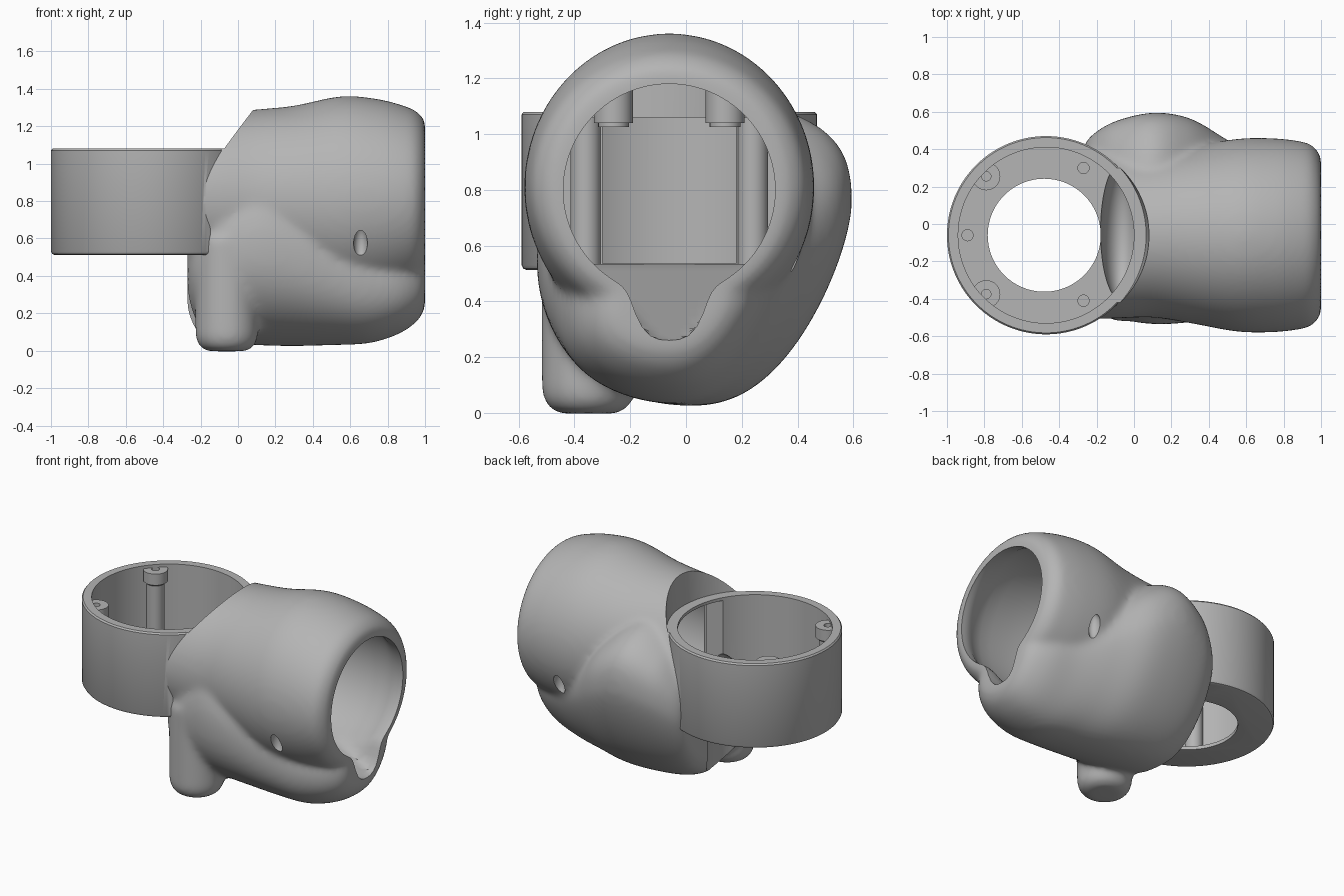
import bpy, math
from math import sin, cos, pi, exp, radians

old = bpy.data.objects.get("Cube")
if old:
    bpy.data.objects.remove(old, do_unlink=True)

CY, CZ = -0.06, 0.81          # axis of the tube
CUP = (-0.47, CY)             # axis of the cup
N = 96                        # points around each section

grey = bpy.data.materials.new("plain grey")
grey.use_nodes = True
grey.diffuse_color = (0.46, 0.46, 0.46, 1)
grey.node_tree.nodes["Principled BSDF"].inputs["Base Color"].default_value = grey.diffuse_color


def loft(name, rings):
    """Skin closed rings of equal length and cap both ends."""
    n = len(rings[0])
    verts = [p for ring in rings for p in ring]
    faces = [(k * n + i, k * n + (i + 1) % n, (k + 1) * n + (i + 1) % n, (k + 1) * n + i)
             for k in range(len(rings) - 1) for i in range(n)]
    last = (len(rings) - 1) * n
    faces += [tuple(reversed(range(n))), tuple(range(last, last + n))]
    mesh = bpy.data.meshes.new(name)
    mesh.from_pydata(verts, [], faces)
    mesh.materials.append(grey)
    ob = bpy.data.objects.new(name, mesh)
    bpy.context.collection.objects.link(ob)
    return ob


def lathe(name, centre, profile, n=128):
    """Vertical turned solid from (radius, z) pairs."""
    x, y = centre
    return loft(name, [[(x + r * cos(2 * pi * i / n), y + r * sin(2 * pi * i / n), z)
                        for i in range(n)] for r, z in profile])


def ellipsoid(name, location, scale):
    bpy.ops.mesh.primitive_uv_sphere_add(segments=48, ring_count=24, radius=1, location=location)
    ob = bpy.context.object
    ob.name = name
    ob.scale = scale
    ob.data.materials.append(grey)
    return ob


def select(ob):
    bpy.ops.object.select_all(action='DESELECT')
    ob.select_set(True)
    bpy.context.view_layer.objects.active = ob


def apply(ob, kind, **settings):
    mod = ob.modifiers.new(kind, kind)
    for key, value in settings.items():
        setattr(mod, key, value)
    select(ob)
    bpy.ops.object.modifier_apply(modifier=mod.name)


def combine(ob, other, operation):
    apply(ob, 'BOOLEAN', object=other, operation=operation, solver='EXACT')
    bpy.data.objects.remove(other, do_unlink=True)


def resample(rows, steps=6):
    """Smooth interpolation between section rows."""
    out = []
    for i in range(len(rows) - 1):
        a, b, c, d = rows[max(i - 1, 0)], rows[i], rows[i + 1], rows[min(i + 2, len(rows) - 1)]
        for s in range(steps):
            t = s / steps
            out.append([0.5 * (2 * q + (r - p) * t + (2 * p - 5 * q + 4 * r - u) * t * t
                               + (3 * q - p - 3 * r + u) * t ** 3)
                        for p, q, r, u in zip(a, b, c, d)])
    return out + [list(rows[-1])]


# Upper tube: x, radius across, radius up
tube_rows = [(-0.26, 0.45, 0.42), (-0.1, 0.445, 0.46), (0.1, 0.44, 0.48), (0.3, 0.47, 0.5),
             (0.55, 0.515, 0.55), (0.75, 0.518, 0.535), (0.9, 0.50, 0.495),
             (0.96, 0.475, 0.465), (1.0, 0.42, 0.42)]
body = loft("body", [[(x, CY + a * cos(2 * pi * i / N), CZ + b * sin(2 * pi * i / N))
                      for i in range(N)] for x, a, b in resample(tube_rows)])


# Lower belly: x, right y, left y, bottom, top; the left side bulges higher
def belly_ring(x, y0, y1, zb, zt):
    ring = []
    for i in range(N):
        c, s = cos(2 * pi * i / N), sin(2 * pi * i / N)
        zm = zb + (zt - zb) * (0.57 + 0.08 * c)
        if s < 0:
            e = 2 / (2.0 - (0.45 if c > 0 else 0.25) * c)
        else:
            e = 2 / (2 + 0.7 * max(c, 0))
        ring.append((x, (y0 + y1) / 2 + (y1 - y0) / 2 * math.copysign(abs(c) ** e, c),
                     zm + ((zt - zm) if s > 0 else (zm - zb)) * math.copysign(abs(s) ** e, s)))
    return ring


belly_rows = [(-0.27, -0.34, 0.42, 0.2, 0.8), (-0.22, -0.43, 0.48, 0.1, 0.92),
              (-0.1, -0.5, 0.55, 0.05, 1.06), (0.1, -0.535, 0.595, 0.03, 1.14),
              (0.3, -0.525, 0.565, 0.025, 1.04), (0.5, -0.49, 0.45, 0.03, 0.85),
              (0.7, -0.45, 0.34, 0.04, 0.7), (0.86, -0.40, 0.28, 0.09, 0.62),
              (0.96, -0.33, 0.21, 0.16, 0.55), (1.0, -0.26, 0.14, 0.23, 0.5)]
belly = loft("belly", [belly_ring(*row) for row in resample(belly_rows)])

# Rounded foot post under the body
post = lathe("post", (-0.06, -0.35), [(0.10, -0.003), (0.135, 0.012), (0.158, 0.04),
                                     (0.168, 0.08), (0.17, 0.6)], 48)

# Blend tube, belly and post into one smooth skin
select(body)
belly.select_set(True)
post.select_set(True)
bpy.ops.object.join()
apply(body, 'REMESH', mode='VOXEL', voxel_size=0.016)
apply(body, 'SMOOTH', factor=0.5, iterations=22)

# Cup joined to the body, then the clearance above its rim
combine(body, lathe("cup", CUP, [(0.51, 0.512), (0.523, 0.517), (0.53, 0.53),
                                 (0.53, 1.07), (0.522, 1.08)]), 'UNION')
combine(body, lathe("visor_cut", CUP, [(0.535, 1.08), (0.55, 1.28), (0.56, 1.6)]), 'DIFFERENCE')
combine(body, lathe("cup_cut", CUP, [(0.47, 0.535), (0.47, 1.2)]), 'DIFFERENCE')
combine(body, lathe("floor_hole", (-0.48, CY), [(0.302, -0.2), (0.302, 0.7)]), 'DIFFERENCE')


# Hollow of the tube: sloping floor and a spout that deepens towards the mouth
def hollow_ring(x, r, spout):
    ring = []
    floor = min(0.535, 0.57 - 0.31 * x)
    for i in range(N):
        a = 2 * pi * i / N - pi
        rad = r + spout * exp(-abs(a / 0.3) ** 3)
        ring.append((x, CY + rad * sin(a), max(0.8 - rad * cos(a), floor)))
    return ring


hollow_rows = [(0.0, 0.39, 0.0), (0.2, 0.41, 0.0), (0.5, 0.45, 0.03), (0.8, 0.44, 0.08),
               (0.93, 0.39, 0.15), (1.0, 0.38, 0.16), (1.1, 0.38, 0.16)]
hollow = loft("hollow", [hollow_ring(*row) for row in resample(hollow_rows, 3)])
combine(hollow, lathe("cup_wall", CUP, [(0.585, 0.2), (0.585, 1.6)]), 'DIFFERENCE')
combine(body, hollow, 'DIFFERENCE')

# Doorway from the cup into the tube, with a scooped sill
doorway = loft("doorway", [[(x, y, z) for y, z in ((-0.3, 0.535), (0.18, 0.535),
                                                   (0.18, 1.06), (-0.3, 1.06))]
                           for x in (-0.15, 0.25)])
combine(body, doorway, 'DIFFERENCE')
combine(body, ellipsoid("scoop", (-0.07, CY + 0.02, 0.56), (0.11, 0.37, 0.2)), 'DIFFERENCE')

# Almond eye recesses on both sides
for side in (-1, 1):
    eye = ellipsoid("eye_cut", (0.655, CY + side * 0.466, 0.575), (0.037, 0.045, 0.09))
    combine(body, eye, 'DIFFERENCE')

# Small bores in the cup floor
for x, y in ((-0.27, 0.30), (-0.27, -0.41), (-0.89, CY)):
    combine(body, lathe("bore", (x, y), [(0.03, 0.522), (0.03, 0.7)], 24), 'DIFFERENCE')

parts = [body]
for side, label in ((1, "left"), (-1, "right")):
    # Screw column with a wider lug at the rim
    at = (-0.79, CY + side * 0.315)
    column = lathe("screw_column_" + label, at,
                   [(0.055, 0.53), (0.055, 0.97), (0.075, 0.985), (0.075, 1.06)], 32)
    combine(column, lathe("screw_hole", at, [(0.025, 0.8), (0.025, 1.2)], 24), 'DIFFERENCE')
    # Boss hanging inside the tube behind the visor
    boss = lathe("hanging_boss_" + label, (0.13, CY + side * 0.2),
                 [(0.055, 1.025), (0.055, 1.04), (0.07, 1.04), (0.07, 1.16)], 32)
    # Rounded jamb beside the doorway
    jamb = lathe("door_jamb_" + label, (0.05, CY + side * 0.3),
                 [(0.055, 0.53), (0.055, 1.06)], 32)
    parts += [column, boss, jamb]

for ob in parts:
    select(ob)
    bpy.ops.object.shade_smooth_by_angle(angle=radians(35))
